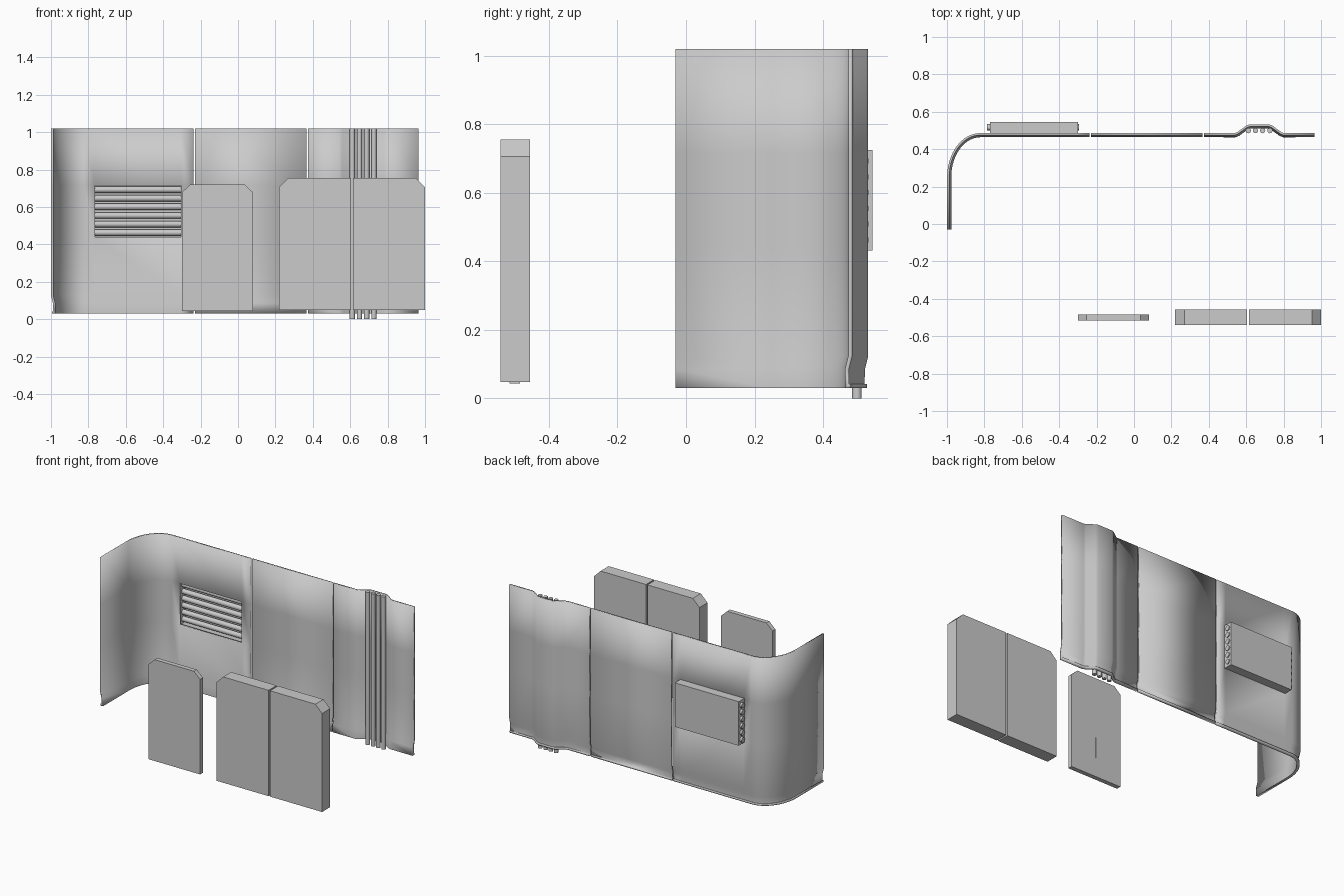
import bpy, bmesh, math
from mathutils import Vector

if "Cube" in bpy.data.objects:
    bpy.data.objects.remove(bpy.data.objects["Cube"])


def finish(name, bm, smooth=False):
    bmesh.ops.recalc_face_normals(bm, faces=bm.faces)
    me = bpy.data.meshes.new(name)
    bm.to_mesh(me)
    bm.free()
    ob = bpy.data.objects.new(name, me)
    bpy.context.collection.objects.link(ob)
    if smooth:
        bpy.ops.object.select_all(action='DESELECT')
        ob.select_set(True)
        bpy.context.view_layer.objects.active = ob
        bpy.ops.object.shade_smooth_by_angle(angle=math.radians(30))
    return ob


def offset_path(pts, d):
    """Shift a plan path sideways into the room, with mitred corners."""
    out = []
    for i, p in enumerate(pts):
        dirs = []
        if i > 0:
            dirs.append((p - pts[i - 1]).normalized())
        if i < len(pts) - 1:
            dirs.append((pts[i + 1] - p).normalized())
        norms = [Vector((t.y, -t.x)) for t in dirs]
        m = sum(norms, Vector((0, 0))).normalized()
        out.append(p + m * d / m.dot(norms[0]))
    return out


# Wall section: (offset into room, height), with flared skirting and base flange
SECTION = [(0, 1.02), (0, 0.715), (0, 0.44), (0, 0.125),
           (0.010, 0.085), (0.010, 0.036), (-0.002, 0.036)]
HOLE = (-0.765, -0.305)
THICK = 0.012


def wall_panel(name, path):
    pts = [Vector(p) for p in path]
    bm = bmesh.new()
    rows = [[bm.verts.new((p.x, p.y, z)) for p in offset_path(pts, d)] for d, z in SECTION]
    for r in range(len(rows) - 1):
        for i in range(len(pts) - 1):
            # leave the vent opening out of the sheet
            if r == 1 and abs(pts[i].x - HOLE[0]) < 1e-4:
                continue
            bm.faces.new((rows[r][i], rows[r][i + 1], rows[r + 1][i + 1], rows[r + 1][i]))
    ob = finish(name, bm, True)
    mod = ob.modifiers.new("thickness", 'SOLIDIFY')
    mod.thickness = THICK
    mod.offset = 0
    mod.use_even_offset = True
    return ob


# Three wall panels: curved corner, flat, and the one with the pipe channel
Y = 0.48
arc = [(-0.822 - 0.171 * math.cos(a), 0.25 + 0.23 * math.sin(a))
       for a in [math.pi / 2 * i / 16 for i in range(17)]]
wall_panel("corner_wall_panel", [(-0.993, -0.03)] + arc + [(HOLE[0], Y), (HOLE[1], Y), (-0.239, Y)])
wall_panel("flat_wall_panel", [(-0.23, Y), (0.366, Y)])
wall_panel("channel_wall_panel", [(0.375, Y), (0.54, Y), (0.555, 0.486), (0.602, 0.52),
                                  (0.618, 0.526), (0.722, 0.526), (0.738, 0.52),
                                  (0.785, 0.486), (0.80, Y), (0.966, Y)])


def pipe(name, a, b, r, sides=16):
    a, b = Vector(a), Vector(b)
    bm = bmesh.new()
    bmesh.ops.create_cone(bm, cap_ends=True, segments=sides, radius1=r, radius2=r, depth=(b - a).length)
    ob = finish(name, bm, True)
    ob.rotation_mode = 'QUATERNION'
    ob.rotation_quaternion = Vector((0, 0, 1)).rotation_difference(b - a)
    ob.location = (a + b) / 2


# Vertical pipes standing in the channel
for i in range(4):
    x = 0.611 + 0.0385 * i
    pipe(f"vertical_pipe_{i + 1}", (x, 0.499, 0), (x, 0.499, 1.02), 0.014)

# Horizontal vent pipes, their ends poking through the box sides
for i in range(6):
    z = 0.4625 + 0.046 * i
    pipe(f"vent_pipe_{i + 1}", (-0.785, 0.517, z), (-0.293, 0.517, z), 0.017)

# Open-fronted vent box behind the wall
bm = bmesh.new()
bmesh.ops.create_cube(bm, size=1)
for v in bm.verts:
    v.co = (-0.535 + v.co.x * 0.472, 0.5135 + v.co.y * 0.063, 0.578 + v.co.z * 0.294)
bm.faces.ensure_lookup_table()
front = min(bm.faces, key=lambda f: f.calc_center_median().y)
bmesh.ops.delete(bm, geom=[front], context='FACES_ONLY')
box = finish("vent_box", bm)
mod = box.modifiers.new("thickness", 'SOLIDIFY')
mod.thickness = 0.007
mod.offset = -1


def slab(name, outline, y0, y1):
    bm = bmesh.new()
    face = bm.faces.new([bm.verts.new((x, y0, z)) for x, z in outline])
    ext = bmesh.ops.extrude_face_region(bm, geom=[face])
    for v in ext["geom"]:
        if isinstance(v, bmesh.types.BMVert):
            v.co.y = y1
    return finish(name, bm)


# Single door with clipped top corners, and its narrow centre strip
slab("single_door", [(-0.30, 0.043), (0.08, 0.043), (0.08, 0.678), (0.035, 0.72),
                     (-0.255, 0.72), (-0.30, 0.678)], -0.515, -0.485)
slab("door_strip", [(-0.112, 0.17), (-0.108, 0.17), (-0.108, 0.31), (-0.112, 0.31)], -0.516, -0.484)

# Double door: two mirrored leaves
for side, name in ((-1, "left_door_leaf"), (1, "right_door_leaf")):
    outline = [(0.005, 0.048), (0.39, 0.048), (0.39, 0.706), (0.341, 0.755), (0.005, 0.755)]
    slab(name, [(0.61 + side * x, z) for x, z in outline], -0.541, -0.456)
